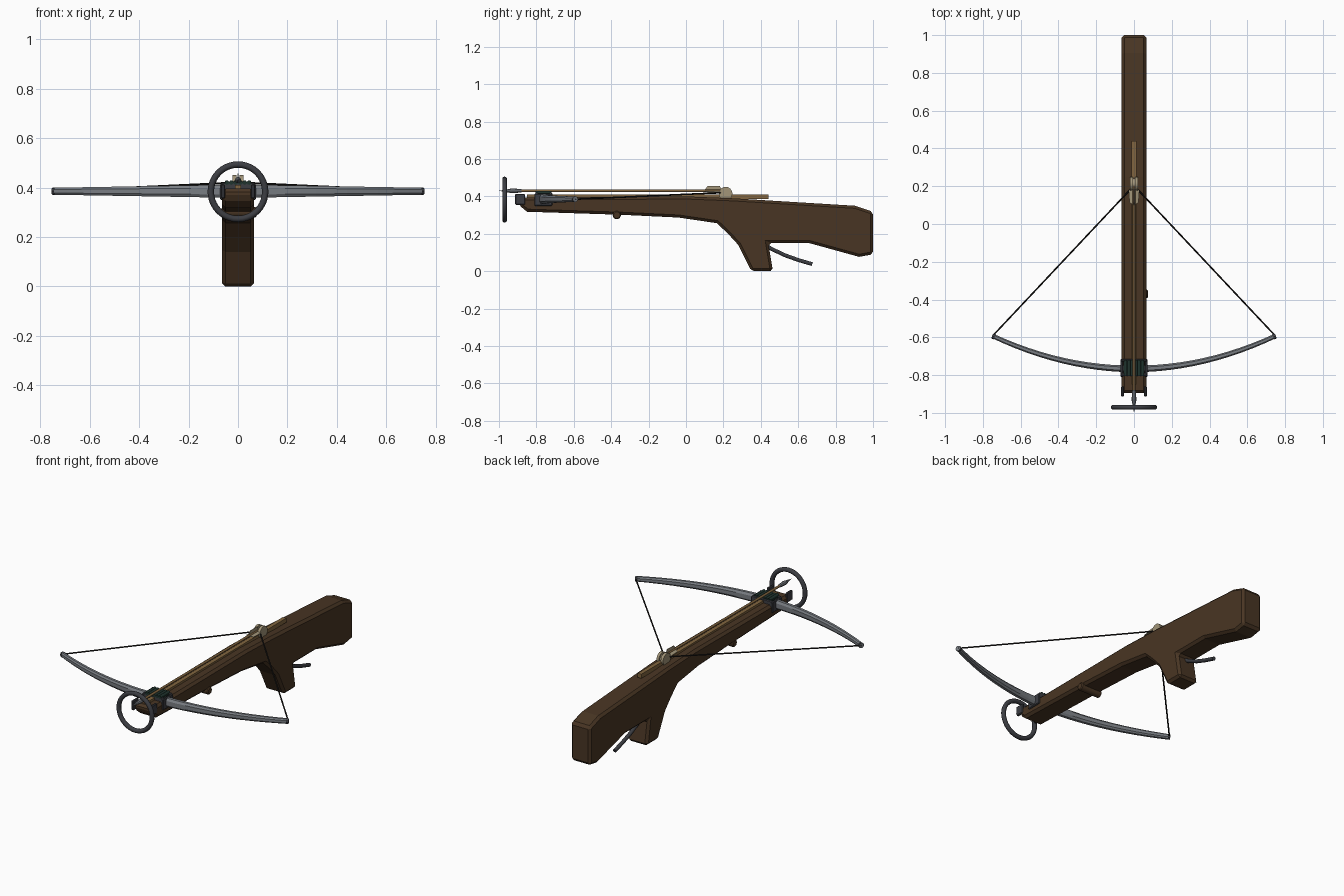
import bpy, bmesh, math
from mathutils import Vector

if "Cube" in bpy.data.objects:
    bpy.data.objects.remove(bpy.data.objects["Cube"])


def mat(name, rgb):
    m = bpy.data.materials.new(name)
    m.diffuse_color = (*rgb, 1)
    m.use_nodes = True
    m.node_tree.nodes["Principled BSDF"].inputs["Base Color"].default_value = m.diffuse_color
    return m


WOOD = mat("dark walnut", (0.066, 0.036, 0.017))
STEEL = mat("bow steel", (0.19, 0.205, 0.225))
IRON = mat("dark iron", (0.045, 0.047, 0.055))
GREEN = mat("green cord", (0.014, 0.034, 0.027))
TAN = mat("light wood", (0.22, 0.13, 0.05))
BONE = mat("bone", (0.36, 0.30, 0.19))
STRING = mat("black string", (0.012, 0.011, 0.010))


def finish(name, bm, m, bevel=0, smooth=False):
    bmesh.ops.recalc_face_normals(bm, faces=bm.faces)
    me = bpy.data.meshes.new(name)
    bm.to_mesh(me)
    bm.free()
    ob = bpy.data.objects.new(name, me)
    bpy.context.collection.objects.link(ob)
    me.materials.append(m)
    if bevel:
        b = ob.modifiers.new("bevel", 'BEVEL')
        b.width, b.segments, b.limit_method = bevel, 1, 'ANGLE'
        b.angle_limit = math.radians(50)
    if smooth:
        bpy.ops.object.select_all(action='DESELECT')
        ob.select_set(True)
        bpy.context.view_layer.objects.active = ob
        bpy.ops.object.shade_smooth_by_angle(angle=math.radians(40))
    return ob


def box(name, lo, hi, m, bevel=0):
    bm = bmesh.new()
    bmesh.ops.create_cube(bm, size=1)
    for v in bm.verts:
        v.co = [(a + b) / 2 + c * (b - a) for a, b, c in zip(lo, hi, v.co)]
    return finish(name, bm, m, bevel)


def rod(name, a, b, r, m, r2=None, sides=12, bevel=0):
    a, b = Vector(a), Vector(b)
    bm = bmesh.new()
    bmesh.ops.create_cone(bm, cap_ends=True, segments=sides, radius1=r,
                          radius2=r if r2 is None else r2, depth=(b - a).length)
    q = (b - a).to_track_quat('Z', 'Y')
    for v in bm.verts:
        v.co = q @ v.co + (a + b) / 2
    return finish(name, bm, m, bevel, True)


def loft(name, rings, m, closed=False, smooth=False):
    bm = bmesh.new()
    vs = [[bm.verts.new(p) for p in ring] for ring in rings]
    n = len(vs[0])
    pairs = list(zip(vs, vs[1:])) + ([(vs[-1], vs[0])] if closed else [])
    for a, b in pairs:
        for i in range(n):
            bm.faces.new((a[i], a[(i + 1) % n], b[(i + 1) % n], b[i]))
    if not closed:
        bm.faces.new(vs[0])
        bm.faces.new(vs[-1])
    return finish(name, bm, m, smooth=smooth)


# Stock: side profile extruded across x, chamfered edges
profile = [(-0.895, 0.395), (-0.895, 0.355), (-0.85, 0.318), (-0.35, 0.302), (-0.04, 0.287),
           (0.165, 0.257), (0.225, 0.20), (0.28, 0.14), (0.35, 0.0), (0.465, 0.0),
           (0.44, 0.15), (0.66, 0.15), (0.925, 0.077), (1.0, 0.09), (1.0, 0.318),
           (0.905, 0.35), (0.25, 0.39), (0.0, 0.40)]
bm = bmesh.new()
face = bm.faces.new([bm.verts.new((-0.065, y, z)) for y, z in profile])
ext = bmesh.ops.extrude_face_region(bm, geom=[face])
for v in ext["geom"]:
    if isinstance(v, bmesh.types.BMVert):
        v.co.x = 0.065
finish("stock", bm, WOOD, 0.014)

# Bolt rail and the peg through the fore-end
box("bolt_rail", (-0.012, -0.85, 0.385), (0.012, 0.44, 0.41), TAN)
rod("stock_peg", (-0.066, -0.37, 0.30), (0.074, -0.37, 0.30), 0.022, WOOD, sides=16, bevel=0.005)

# Bow: chamfered section swept along a shallow curve, tapering to the tips
rings = []
for i in range(25):
    t = i / 12 - 1
    k = abs(t)
    h, w = 0.027 - 0.013 * k, 0.018 - 0.006 * k
    x, y = 0.75 * t, -0.767 + 0.175 * t * t
    nrm = Vector((-0.35 * t / 0.75, 1, 0)).normalized()
    c = Vector((x, y, 0.385))
    sec = [(-1, -.5), (-.5, -1), (.5, -1), (1, -.5), (1, .5), (.5, 1), (-.5, 1), (-1, .5)]
    rings.append([c + nrm * (a * w) + Vector((0, 0, b * h)) for a, b in sec])
loft("bow", rings, STEEL)

# Bow clamp with green cord binding on top
for s in (-1, 1):
    box("clamp_cheek", (s * 0.058, -0.81, 0.35), (s * 0.072, -0.715, 0.415), IRON, 0.004)
for y in (-0.805, -0.73):
    box("clamp_bar", (-0.068, y, 0.385), (0.068, y + 0.015, 0.42), IRON, 0.004)
box("binding_pad", (-0.055, -0.80, 0.39), (0.055, -0.725, 0.418), GREEN, 0.004)
for i in range(6):
    x = (i - 2.5) * 0.018
    rod("binding_cord", (x, -0.805, 0.42), (x, -0.72, 0.42), 0.009, GREEN, sides=10)

# Stirrup ring and its side lugs
rings = []
for i in range(40):
    a = math.tau * i / 40
    rings.append([((0.11 + 0.013 * math.cos(b)) * math.cos(a), -0.97 + 0.013 * math.sin(b),
                   0.383 + (0.11 + 0.013 * math.cos(b)) * math.sin(a))
                  for b in [math.tau * j / 10 for j in range(10)]])
loft("stirrup_ring", rings, IRON, True, True)
for s in (-1, 1):
    box("stirrup_lug", (s * 0.053, -0.913, 0.355), (s * 0.068, -0.86, 0.413), IRON, 0.004)

# Release nut and bowstring
for s in (-1, 1):
    rod("release_nut", (s * 0.006, 0.212, 0.415), (s * 0.022, 0.212, 0.415), 0.036, BONE, sides=24)
    rod("bowstring", (s * 0.748, -0.592, 0.385), (s * 0.008, 0.195, 0.42), 0.0042, STRING, sides=8)
    rod("string_loop", (s * 0.738, -0.597, 0.385), (s * 0.748, -0.592, 0.385), 0.016, IRON, sides=8)
rod("nut_core", (-0.008, 0.212, 0.41), (0.008, 0.212, 0.41), 0.028, BONE, sides=24)

# Bolt: shaft, head and three vanes
Z = 0.43
rod("bolt_shaft", (0, -0.91, Z), (0, 0.20, Z), 0.007, TAN, sides=10)
rod("bolt_head", (0, -0.93, Z), (0, -1.0, Z), 0.013, STEEL, 0, 8)
rod("bolt_socket", (0, -0.88, Z), (0, -0.93, Z), 0.009, STEEL, 0.013, 8)
for ang in (90, -15, 195):
    d = Vector((math.cos(math.radians(ang)), 0, math.sin(math.radians(ang))))
    n = Vector((-d.z, 0, d.x)) * 0.0015
    pts = [(0.005, 0.10), (0.025, 0.115), (0.027, 0.18), (0.005, 0.19)]
    loft("bolt_vane", [[d * r + n * s + Vector((0, y, Z)) for r, y in pts] for s in (-1, 1)], BONE)

# Trigger lever: slightly curved rod under the butt
rings = []
path = [(0.40, 0.155), (0.46, 0.118), (0.53, 0.085), (0.60, 0.06), (0.675, 0.038)]
for y, z in path:
    rings.append([(0.011 * math.cos(a), y + 0.004 * math.sin(a), z + 0.010 * math.sin(a))
                  for a in [math.tau * j / 10 for j in range(10)]])
loft("trigger_lever", rings, IRON, smooth=True)
